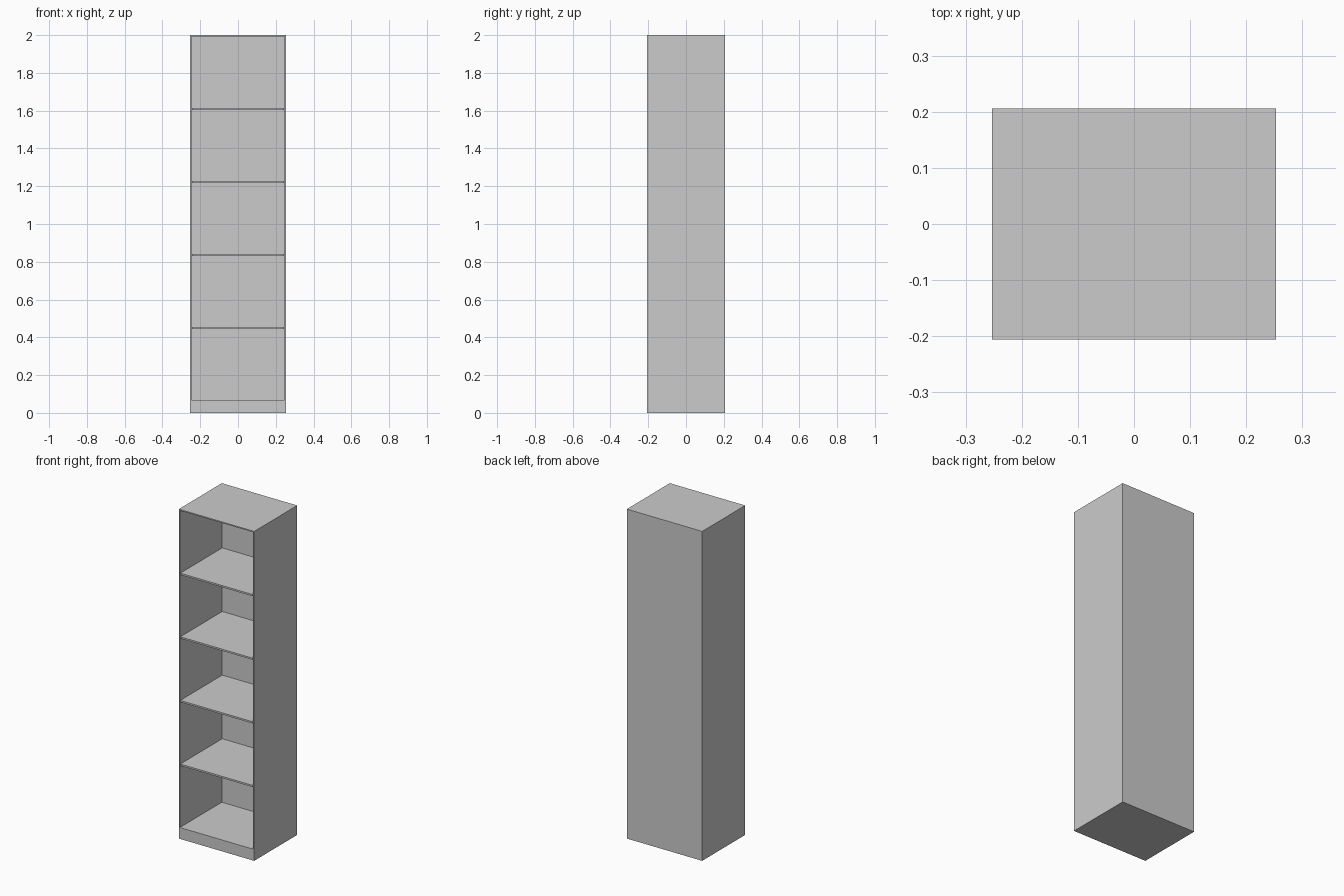
import bpy, bmesh
from mathutils import Vector

if "Cube" in bpy.data.objects:
    bpy.data.objects.remove(bpy.data.objects["Cube"])

W, D, H = 0.506, 0.412, 2.0      # overall size
T = 0.0102                       # panel thickness
PLINTH = 0.069                   # height of the lowest shelf surface
BAYS = 5


def box_bmesh(size, centre):
    bm = bmesh.new()
    bmesh.ops.create_cube(bm, size=1)
    bmesh.ops.scale(bm, vec=Vector(size), verts=bm.verts)
    bmesh.ops.translate(bm, vec=Vector(centre), verts=bm.verts)
    return bm


def finish(name, bm):
    bmesh.ops.recalc_face_normals(bm, faces=bm.faces)
    mesh = bpy.data.meshes.new(name)
    bm.to_mesh(mesh)
    bm.free()
    obj = bpy.data.objects.new(name, mesh)
    bpy.context.collection.objects.link(obj)
    return obj


# Carcass: sides, top, back and plinth as one shell, hollowed from the front
bm = box_bmesh((W, D, H), (0, 0, H / 2))
bm.normal_update()
front = min(bm.faces, key=lambda f: f.calc_center_median().y)
bmesh.ops.inset_individual(bm, faces=[front], thickness=T)
for v in front.verts:
    if v.co.z < H / 2:
        v.co.z = PLINTH
inner = bmesh.ops.extrude_discrete_faces(bm, faces=[front])["faces"][0]
bmesh.ops.translate(bm, vec=(0, D - T, 0), verts=inner.verts)
finish("carcass", bm)

# Shelves: evenly spaced dividers, flush with the front edge
bay = (H - T - PLINTH - (BAYS - 1) * T) / BAYS
for i in range(1, BAYS):
    z = PLINTH + i * bay + (i - 0.5) * T
    finish(f"shelf_{i}", box_bmesh((W - 2 * T, D - T, T), (0, -T / 2, z)))
